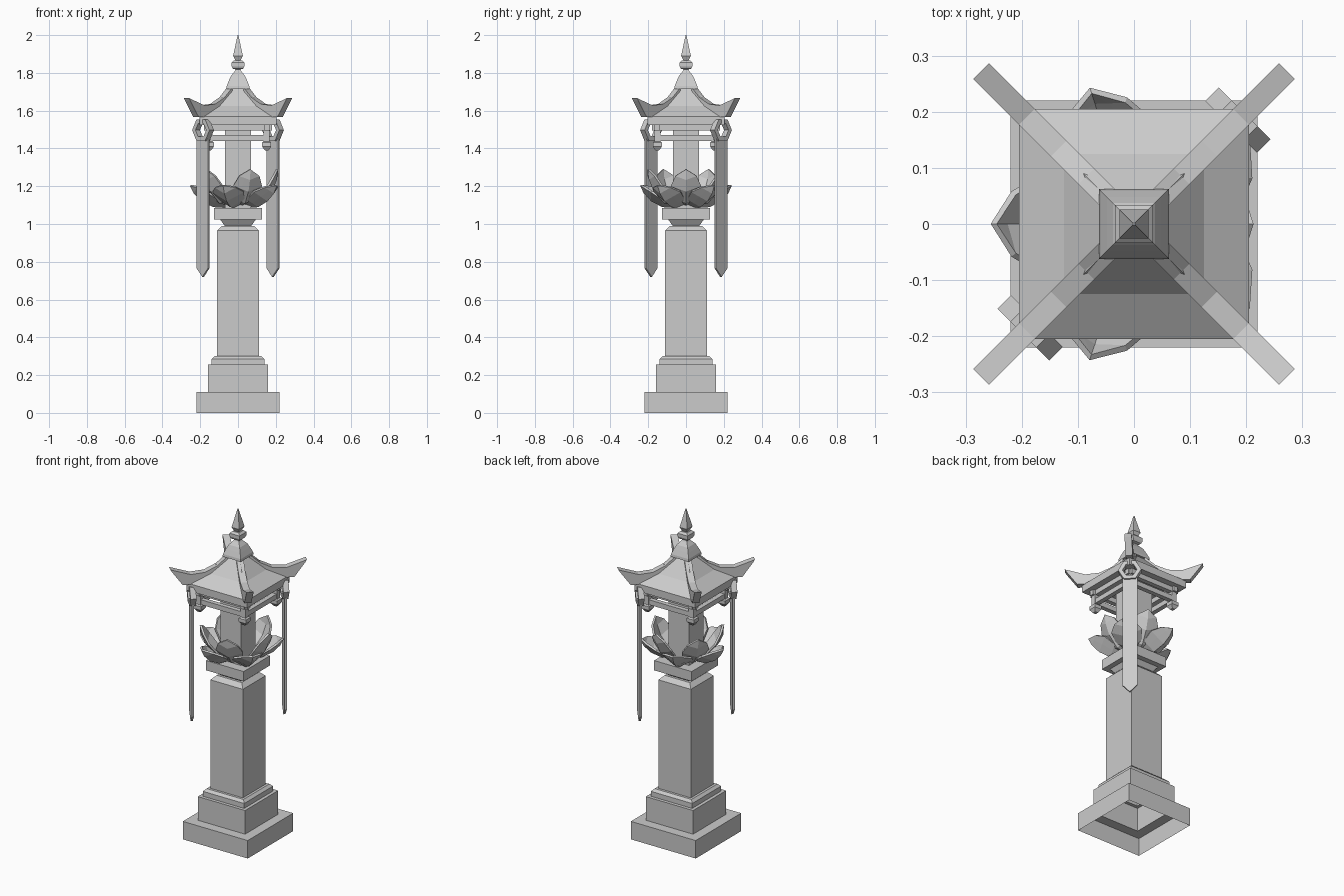
import bpy
import bmesh
from math import pi, cos, sin
from mathutils import Matrix, Vector

cube = bpy.data.objects.get("Cube")
if cube:
    bpy.data.objects.remove(cube, do_unlink=True)

stone = bpy.data.materials.new("grey_stone")
stone.use_nodes = True
GREY = (0.6, 0.6, 0.6, 1)
stone.diffuse_color = GREY
stone.node_tree.nodes["Principled BSDF"].inputs["Base Color"].default_value = GREY


def finish(name, bm):
    bmesh.ops.recalc_face_normals(bm, faces=bm.faces)
    mesh = bpy.data.meshes.new(name)
    bm.to_mesh(mesh)
    bm.free()
    mesh.materials.append(stone)
    obj = bpy.data.objects.new(name, mesh)
    bpy.context.collection.objects.link(obj)
    return obj


def square_tower(name, profile, x=0, y=0, open_bottom=False):
    """Stack square rings given as (half width, height)."""
    bm = bmesh.new()
    rings = [[bm.verts.new((x + sx * h, y + sy * h, z))
              for sx, sy in ((-1, -1), (1, -1), (1, 1), (-1, 1))] for h, z in profile]
    for a, b in zip(rings, rings[1:]):
        for i in range(4):
            j = (i + 1) % 4
            bm.faces.new((a[i], a[j], b[j], b[i]))
    bm.faces.new(rings[-1])
    if not open_bottom:
        bm.faces.new(rings[0])
    return finish(name, bm)


def box(name, centre, size):
    bm = bmesh.new()
    bmesh.ops.create_cube(bm, size=1)
    bmesh.ops.scale(bm, vec=size, verts=bm.verts)
    bmesh.ops.translate(bm, vec=centre, verts=bm.verts)
    return finish(name, bm)


def plate(name, outline, thickness, origin, across, normal):
    """Extrude an (across, z) outline along its normal."""
    bm = bmesh.new()
    low = [bm.verts.new(origin + across * u + Vector((0, 0, z)) - normal * thickness / 2)
           for u, z in outline]
    face = bm.faces.new(low)
    top = bmesh.ops.extrude_face_region(bm, geom=[face])["geom"]
    bmesh.ops.translate(bm, vec=normal * thickness,
                        verts=[v for v in top if isinstance(v, bmesh.types.BMVert)])
    return finish(name, bm)


# Stepped base and shaft, hollow underneath
square_tower("pedestal", [(0.22, 0), (0.22, 0.11), (0.16, 0.11), (0.16, 0.255),
                          (0.14, 0.255), (0.14, 0.285), (0.125, 0.30), (0.11, 0.30),
                          (0.11, 0.965), (0.085, 0.99), (0.07, 0.99), (0.095, 1.025),
                          (0.127, 1.025), (0.127, 1.085)], open_bottom=True)
square_tower("upper_column", [(0.07, 1.085), (0.07, 1.53)])

# Roof and finial
square_tower("roof", [(0.205, 1.525), (0.205, 1.57), (0.125, 1.625), (0.045, 1.72)])
square_tower("finial", [(0.062, 1.715), (0.06, 1.73), (0.048, 1.76), (0.037, 1.785),
                        (0.02, 1.805), (0.012, 1.818), (0.028, 1.822), (0.034, 1.835),
                        (0.034, 1.855), (0.022, 1.866), (0.014, 1.866), (0.026, 1.89),
                        (0.002, 2.0)])

# Upturned ridges on the four corners
RIDGE = [(0.06, 1.725), (0.12, 1.67), (0.19, 1.635), (0.27, 1.628), (0.385, 1.666),
         (0.375, 1.65), (0.315, 1.567), (0.27, 1.567), (0.17, 1.59), (0.06, 1.68)]
for k in range(4):
    a = pi / 4 + k * pi / 2
    plate("corner_ridge", RIDGE, 0.04, Vector(), Vector((cos(a), sin(a), 0)),
          Vector((-sin(a), cos(a), 0)))

# Frame under the eaves: two tiers of beams and hanging posts
for s in (-1, 1):
    for z, half in ((1.51, 0.18), (1.455, 0.15)):
        box("frame_beam_x", (0, s * 0.152, z), (half * 2, 0.028, 0.03))
        box("frame_beam_y", (s * 0.152, 0, z), (0.028, half * 2, 0.03))
    for t in (-1, 1):
        square_tower("hanging_post", [(0.01, 1.39), (0.024, 1.41), (0.024, 1.432),
                                      (0.016, 1.438), (0.016, 1.527)],
                     s * 0.152, t * 0.152)


# Lotus petals, cupped with a central keel
def petal(name, spine, widths, lift, angle):
    bm = bmesh.new()
    rows = []
    for (r, z), w in zip(spine, widths):
        rows.append([bm.verts.new((r - lift * abs(u) * 0.5 * w / 0.08, u * w,
                                   z + lift * abs(u) * w / 0.08))
                     for u in (-1, -0.5, 0, 0.5, 1)])
    for a, b in zip(rows, rows[1:]):
        for i in range(4):
            bm.faces.new((a[i], a[i + 1], b[i + 1], b[i]))
    bmesh.ops.remove_doubles(bm, verts=bm.verts, dist=0.0015)
    bmesh.ops.rotate(bm, verts=bm.verts, matrix=Matrix.Rotation(angle, 3, 'Z'))
    obj = finish(name, bm)
    mod = obj.modifiers.new("thickness", 'SOLIDIFY')
    mod.thickness = 0.012
    mod.offset = 0


OUTER = [(0.05, 1.09), (0.13, 1.095), (0.19, 1.125), (0.23, 1.165), (0.25, 1.205)]
INNER = [(0.05, 1.10), (0.12, 1.115), (0.175, 1.175), (0.2, 1.235), (0.207, 1.29)]
for k in range(5):
    a = pi + k * 2 * pi / 5
    petal("outer_petal", OUTER, (0.03, 0.07, 0.085, 0.055, 0.0005), 0.045, a)
    petal("inner_petal", INNER, (0.03, 0.06, 0.078, 0.055, 0.0005), 0.03, a + pi / 5)

# Rings with long ribbons on two opposite corners
across = Vector((1, -1, 0)).normalized()
out = Vector((1, 1, 0)).normalized()
RIBBON = [(-0.042, 1.45), (-0.042, 0.765), (0, 0.72), (0.042, 0.765), (0.042, 1.45)]
for s in (-1, 1):
    corner = Vector((s * 0.185, s * 0.185, 0))
    plate("ribbon", RIBBON, 0.012, corner, across, out)
    bm = bmesh.new()
    loops = []
    for k in range(6):
        a = k * pi / 3
        d = across * cos(a) + Vector((0, 0, sin(a)))
        loops.append([bm.verts.new(corner + Vector((0, 0, 1.497)) + d * r + out * t)
                      for r, t in ((0.065, -0.017), (0.065, 0.017),
                                   (0.04, 0.017), (0.04, -0.017))])
    for k in range(6):
        p, q = loops[k], loops[(k + 1) % 6]
        for i in range(4):
            j = (i + 1) % 4
            bm.faces.new((p[i], p[j], q[j], q[i]))
    finish("ribbon_ring", bm)
